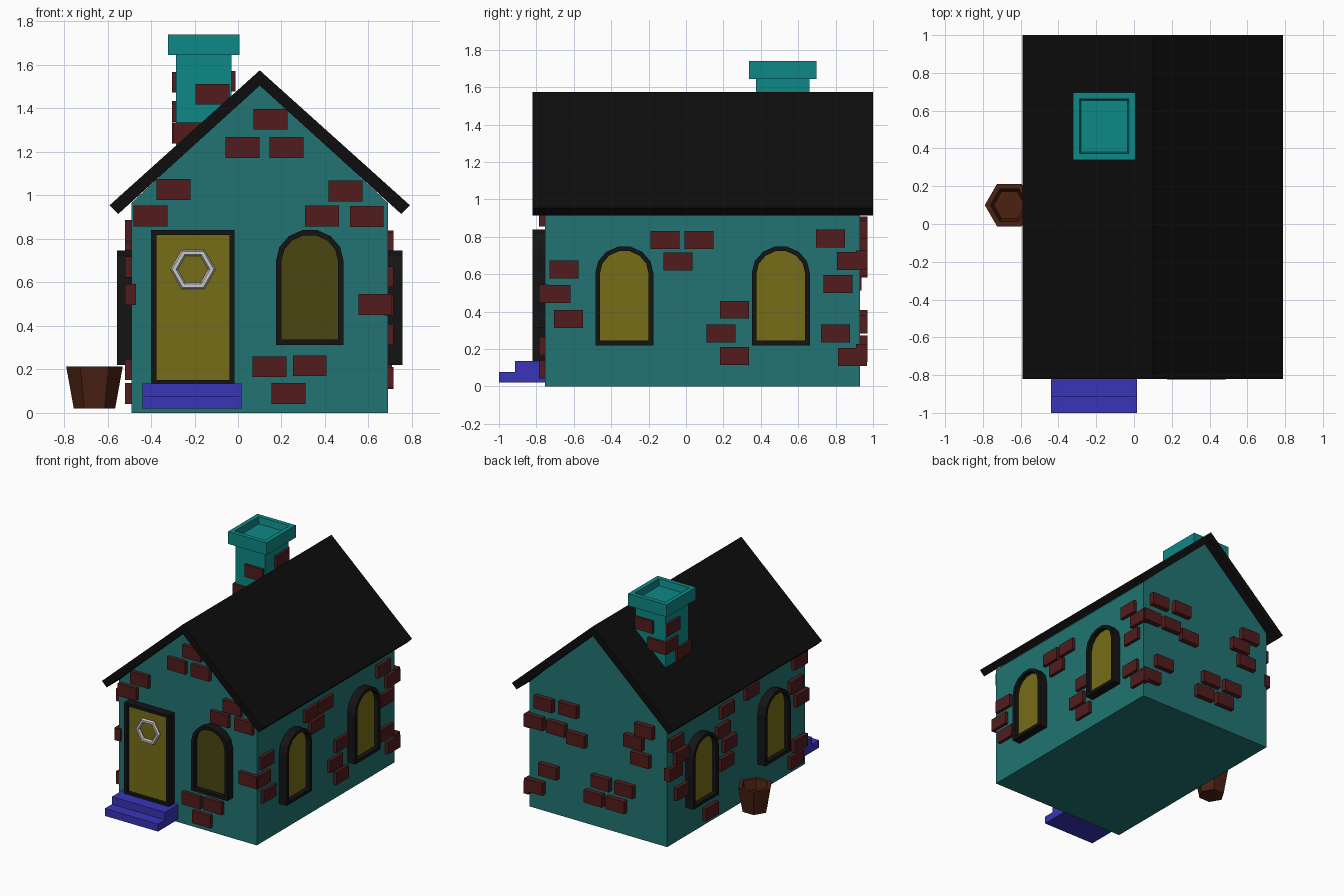
import bpy, bmesh, math
from mathutils import Vector

if "Cube" in bpy.data.objects:
    bpy.data.objects.remove(bpy.data.objects["Cube"])


def material(name, r, g, b):
    m = bpy.data.materials.new(name)
    m.diffuse_color = (r, g, b, 1)
    m.use_nodes = True
    m.node_tree.nodes["Principled BSDF"].inputs["Base Color"].default_value = m.diffuse_color
    return m


TEAL = material("wall_teal", 0.015, 0.175, 0.168)
CHIMNEY = material("chimney_teal", 0.004, 0.25, 0.24)
BRICK = material("brick_red", 0.085, 0.012, 0.012)
GLASS = material("glass_olive", 0.18, 0.155, 0.009)
DARK_GLASS = material("glass_dark", 0.07, 0.062, 0.006)
BLACK = material("roof_black", 0.004, 0.004, 0.004)
FRAME = material("frame_black", 0.007, 0.007, 0.007)
BLUE = material("step_blue", 0.04, 0.034, 0.48)
CLAY = material("pot_brown", 0.07, 0.016, 0.006)


def finish(name, bm, mat):
    bmesh.ops.recalc_face_normals(bm, faces=bm.faces)
    me = bpy.data.meshes.new(name)
    bm.to_mesh(me)
    bm.free()
    ob = bpy.data.objects.new(name, me)
    bpy.context.collection.objects.link(ob)
    if mat:
        me.materials.append(mat)
    return ob


def loft(name, loops, mat, ring=False):
    """Skin a series of equal loops; cap the ends, or close into a ring."""
    bm = bmesh.new()
    rows = [[bm.verts.new(p) for p in loop] for loop in loops]
    n = len(rows[0])
    pairs = list(zip(rows, rows[1:])) + ([(rows[-1], rows[0])] if ring else [])
    for a, b in pairs:
        for i in range(n):
            j = (i + 1) % n
            bm.faces.new((a[i], a[j], b[j], b[i]))
    if not ring:
        bm.faces.new(rows[0])
        bm.faces.new(rows[-1])
    return finish(name, bm, mat)


def prism_y(name, profile, y0, y1, mat):
    return loft(name, [[(x, y, z) for x, z in profile] for y in (y0, y1)], mat)


def add_box(bm, lo, hi):
    lo, hi = Vector(lo), Vector(hi)
    vs = bmesh.ops.create_cube(bm, size=1)["verts"]
    for v in vs:
        v.co = (lo + hi) / 2 + v.co * (hi - lo)


# Wall placement: u runs along the wall, w is height, d is distance outward
X0, X1, Y0, Y1 = -0.49, 0.69, -0.755, 0.93
WALLS = {
    "front": lambda u, w, d: (u, Y0 - d, w),
    "back": lambda u, w, d: (u, Y1 + d, w),
    "left": lambda u, w, d: (X0 - d, u, w),
    "right": lambda u, w, d: (X1 + d, u, w),
}
CHIMNEY_WALLS = {
    "front": lambda u, w, d: (u, 0.375 - d, w),
    "back": lambda u, w, d: (u, 0.66 + d, w),
    "left": lambda u, w, d: (-0.285 - d, u, w),
    "right": lambda u, w, d: (-0.03 + d, u, w),
}

# House body and roof
prism_y("house_body", [(X0, 0), (X1, 0), (X1, 0.965), (0.1, 1.52), (X0, 0.965)], Y0, Y1, TEAL)
prism_y("roof", [(-0.59, 0.955), (0.1, 1.575), (0.79, 0.955), (0.75, 0.915),
                 (0.1, 1.505), (-0.55, 0.915)], -0.82, 1.0, BLACK)


# Chimney with a hollow cap
def square(grow, z):
    x0, x1, y0, y1 = -0.285 - grow, -0.03 + grow, 0.375 - grow, 0.66 + grow
    return [(x0, y0, z), (x1, y0, z), (x1, y1, z), (x0, y1, z)]


loft("chimney", [square(0, 1.12), square(0, 1.645), square(0.037, 1.645), square(0.037, 1.74),
                 square(0.003, 1.74), square(-0.005, 1.69)], CHIMNEY)


# Framed openings: a ring-shaped frame around a recessed pane
def framed(name, place, outer, inner, depth, recess, mat):
    def at(shape, d):
        return [place(u, w, d) for u, w in shape]
    loft(name + "_frame", [at(outer, -0.01), at(outer, depth), at(inner, depth), at(inner, -0.01)],
         FRAME, ring=True)
    loft(name + "_pane", [at(inner, -0.01), at(inner, depth - recess)], mat)


def arch(c, base, half, top, rise):
    pts = [(c - half, base), (c + half, base)]
    for i in range(8):
        a = math.pi * i / 7
        pts.append((c + half * math.cos(a), top - rise + rise * math.sin(a) / math.sin(math.pi * 3 / 7)))
    return pts


def window(name, wall, c, base, mat=GLASS):
    framed(name, WALLS[wall], arch(c, base, 0.155, base + 0.527, 0.14),
           arch(c, base + 0.025, 0.13, base + 0.503, 0.118), 0.067, 0.035, mat)


def rect(x0, x1, z0, z1):
    return [(x0, z0), (x1, z0), (x1, z1), (x0, z1)]


window("front_window", "front", 0.33, 0.313, DARK_GLASS)
window("right_window_front", "right", -0.33, 0.22)
window("right_window_back", "right", 0.507, 0.22)
window("left_window_front", "left", -0.33, 0.22)
window("left_window_back", "left", 0.55, 0.22)
framed("door", WALLS["front"], rect(-0.4, -0.015, 0.13, 0.84),
       rect(-0.375, -0.04, 0.152, 0.818), 0.065, 0.025, GLASS)

# Hexagonal door knocker
bpy.ops.mesh.primitive_torus_add(major_segments=6, minor_segments=6, major_radius=0.087,
                                 minor_radius=0.017, location=(-0.207, -0.802, 0.66),
                                 rotation=(math.pi / 2, 0, 0))
bpy.context.object.name = "door_knocker"

# Door steps: one stepped profile extruded along x
steps = [(-1.0, 0.02), (-1.0, 0.077), (-0.913, 0.077), (-0.913, 0.135), (-0.74, 0.135), (-0.74, 0.02)]
loft("door_steps", [[(x, y, z) for y, z in steps] for x in (-0.44, 0.015)], BLUE)


# Hexagonal plant pot with a sunken top
def hexagon(r, z):
    return [(-0.66 + r * math.cos(i * math.pi / 3), 0.1 + r * math.sin(i * math.pi / 3), z)
            for i in range(6)]


loft("plant_pot", [hexagon(0.095, 0.02), hexagon(0.13, 0.213), hexagon(0.1, 0.213),
                   hexagon(0.082, 0.14)], CLAY)


# Scattered bricks standing proud of each wall
def bricks(name, place, centres, out=0.03):
    bm = bmesh.new()
    for u, w in centres:
        a, b = place(u - 0.078, w - 0.048, -0.02), place(u + 0.078, w + 0.048, out)
        add_box(bm, [min(p) for p in zip(a, b)], [max(p) for p in zip(a, b)])
    finish(name, bm, BRICK)


bricks("front_bricks", WALLS["front"], [
    (-0.297, 1.027), (-0.403, 0.905), (0.02, 1.221), (0.15, 1.35), (0.223, 1.221), (0.495, 1.02),
    (0.387, 0.905), (0.592, 0.903), (0.631, 0.498), (0.145, 0.212), (0.33, 0.217), (0.233, 0.09)])
bricks("right_bricks", WALLS["right"], [
    (-0.652, 0.626), (-0.695, 0.495), (-0.628, 0.361), (-0.112, 0.783), (0.07, 0.783),
    (-0.043, 0.668), (0.26, 0.41), (0.187, 0.283), (0.26, 0.163), (0.773, 0.791),
    (0.885, 0.671), (0.813, 0.548), (0.80, 0.283), (0.89, 0.158)], 0.025)
bricks("back_bricks", WALLS["back"], [
    (0.55, 0.84), (0.34, 0.85), (0.63, 0.68), (0.44, 0.68), (0.27, 0.64), (0.51, 0.33),
    (0.63, 0.18), (0.06, 0.36), (-0.14, 0.36), (0.12, 0.225), (-0.07, 0.225),
    (-0.31, 0.86), (-0.22, 0.75), (-0.28, 0.63)], 0.04)
bricks("left_bricks", WALLS["left"], [
    (-0.67, 0.84), (-0.62, 0.67), (-0.69, 0.545), (-0.67, 0.2), (-0.62, 0.09), (-0.08, 0.83),
    (0.22, 0.80), (0.27, 0.66), (0.19, 0.53), (0.23, 0.40), (0.42, 0.09), (0.84, 0.78),
    (0.78, 0.66), (0.86, 0.56), (0.77, 0.38)])
for side, spots in {"front": [(-0.117, 1.465), (-0.22, 1.287)],
                    "back": [(-0.11, 1.52), (-0.22, 1.385)],
                    "left": [(0.58, 1.52), (0.60, 1.385), (0.46, 1.287)],
                    "right": [(0.57, 1.525)]}.items():
    bricks("chimney_bricks_" + side, CHIMNEY_WALLS[side], spots, 0.018)
